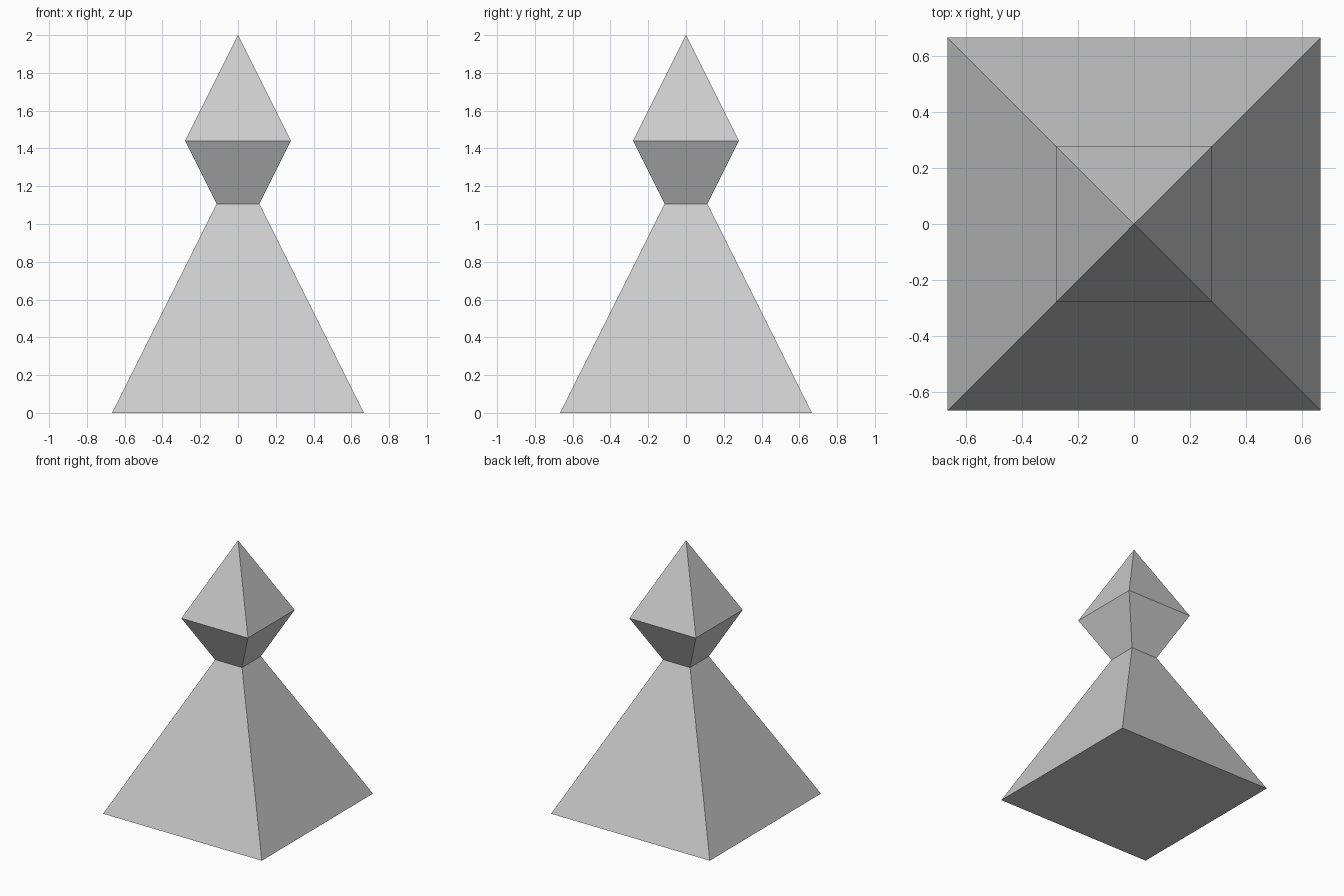
import bpy, bmesh

if "Cube" in bpy.data.objects:
    bpy.data.objects.remove(bpy.data.objects["Cube"])

# Square profile: (half width, height) from the base up to the tip
PROFILE = [(0.667, 0.0), (0.113, 1.107), (0.28, 1.44)]
TIP_Z = 2.0
CORNERS = [(-1, -1), (1, -1), (1, 1), (-1, 1)]

bm = bmesh.new()
rings = [[bm.verts.new((x * h, y * h, z)) for x, y in CORNERS] for h, z in PROFILE]
tip = bm.verts.new((0, 0, TIP_Z))

# Base underside
bm.faces.new(rings[0][::-1])

for i in range(4):
    j = (i + 1) % 4
    # Pyramid foot and flared underside of the head
    for low, high in zip(rings, rings[1:]):
        bm.faces.new((low[i], low[j], high[j], high[i]))
    # Pointed top of the head
    bm.faces.new((rings[-1][i], rings[-1][j], tip))

mesh = bpy.data.meshes.new("pyramid_pawn")
bm.to_mesh(mesh)
bm.free()
bpy.context.collection.objects.link(bpy.data.objects.new("pyramid_pawn", mesh))
